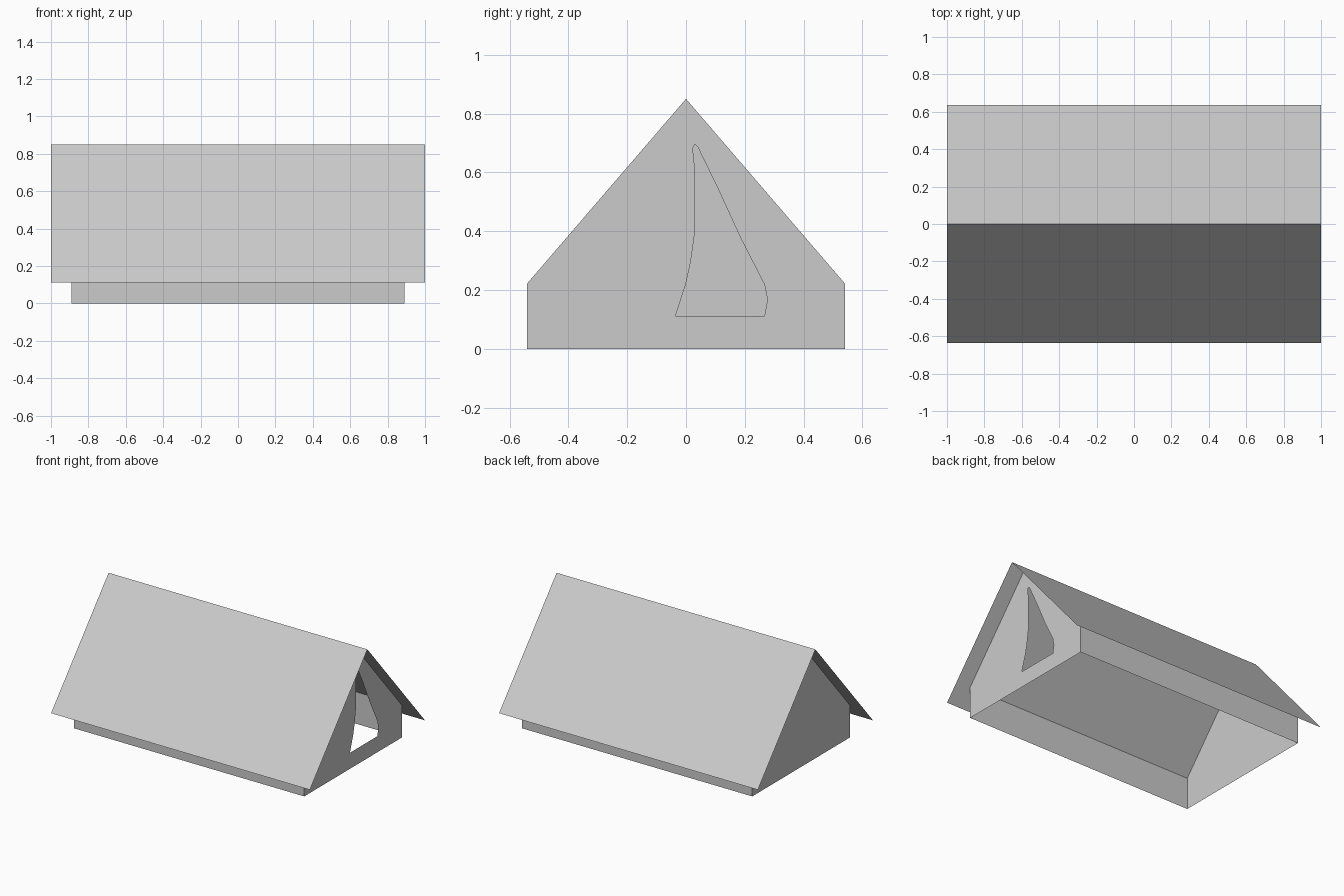
import bpy, bmesh

if "Cube" in bpy.data.objects:
    bpy.data.objects.remove(bpy.data.objects["Cube"])

HALF_L, HALF_W, EAVE_Z, RIDGE_Z = 1.0, 0.635, 0.112, 0.85   # roof sheet
BODY_L, BODY_W = 0.89, 0.54                                # walls
WALL_Z = RIDGE_Z - (RIDGE_Z - EAVE_Z) * BODY_W / HALF_W     # wall meets roof


def finish(bm, name):
    mesh = bpy.data.meshes.new(name)
    bm.to_mesh(mesh)
    bm.free()
    obj = bpy.data.objects.new(name, mesh)
    bpy.context.collection.objects.link(obj)
    return obj


def sheet(name, profile, half_length):
    """Sweep an open (y, z) profile along x as thin cloth."""
    bm = bmesh.new()
    rows = [[bm.verts.new((x, y, z)) for y, z in profile]
            for x in (-half_length, half_length)]
    for i in range(len(profile) - 1):
        bm.faces.new((rows[0][i], rows[1][i], rows[1][i + 1], rows[0][i + 1]))
    return finish(bm, name)


def end_panel(name, x, loops, facing):
    """Flat panel at x from an outline loop and optional hole loops."""
    bm = bmesh.new()
    for loop in loops:
        verts = [bm.verts.new((x, y, z)) for y, z in loop]
        for a, b in zip(verts, verts[1:] + verts[:1]):
            bm.edges.new((a, b))
    bmesh.ops.triangle_fill(bm, edges=bm.edges[:], use_beauty=True,
                            use_dissolve=False, normal=(facing, 0, 0))
    bm.normal_update()
    for f in bm.faces:
        if f.normal.x * facing < 0:
            f.normal_flip()
    return finish(bm, name)


# Roof cloth with overhanging eaves
sheet("roof", [(-HALF_W, EAVE_Z), (0, RIDGE_Z), (HALF_W, EAVE_Z)], HALF_L)

# Low side walls
sheet("front_wall", [(-BODY_W, 0), (-BODY_W, WALL_Z)], BODY_L)
sheet("back_wall", [(BODY_W, WALL_Z), (BODY_W, 0)], BODY_L)

# Gable ends, the right one with a door opening
gable = [(-BODY_W, 0), (BODY_W, 0), (BODY_W, WALL_Z),
         (0, RIDGE_Z), (-BODY_W, WALL_Z)]
door = [(-0.036, 0.112), (0.267, 0.112), (0.277, 0.167), (0.267, 0.218),
        (0.185, 0.378), (0.11, 0.542), (0.039, 0.688), (0.03, 0.695),
        (0.023, 0.682), (0.031, 0.603), (0.029, 0.388), (0.016, 0.296),
        (-0.001, 0.218)]
end_panel("left_end", -BODY_L, [gable], -1)
end_panel("door_end", BODY_L, [gable, door], 1)
